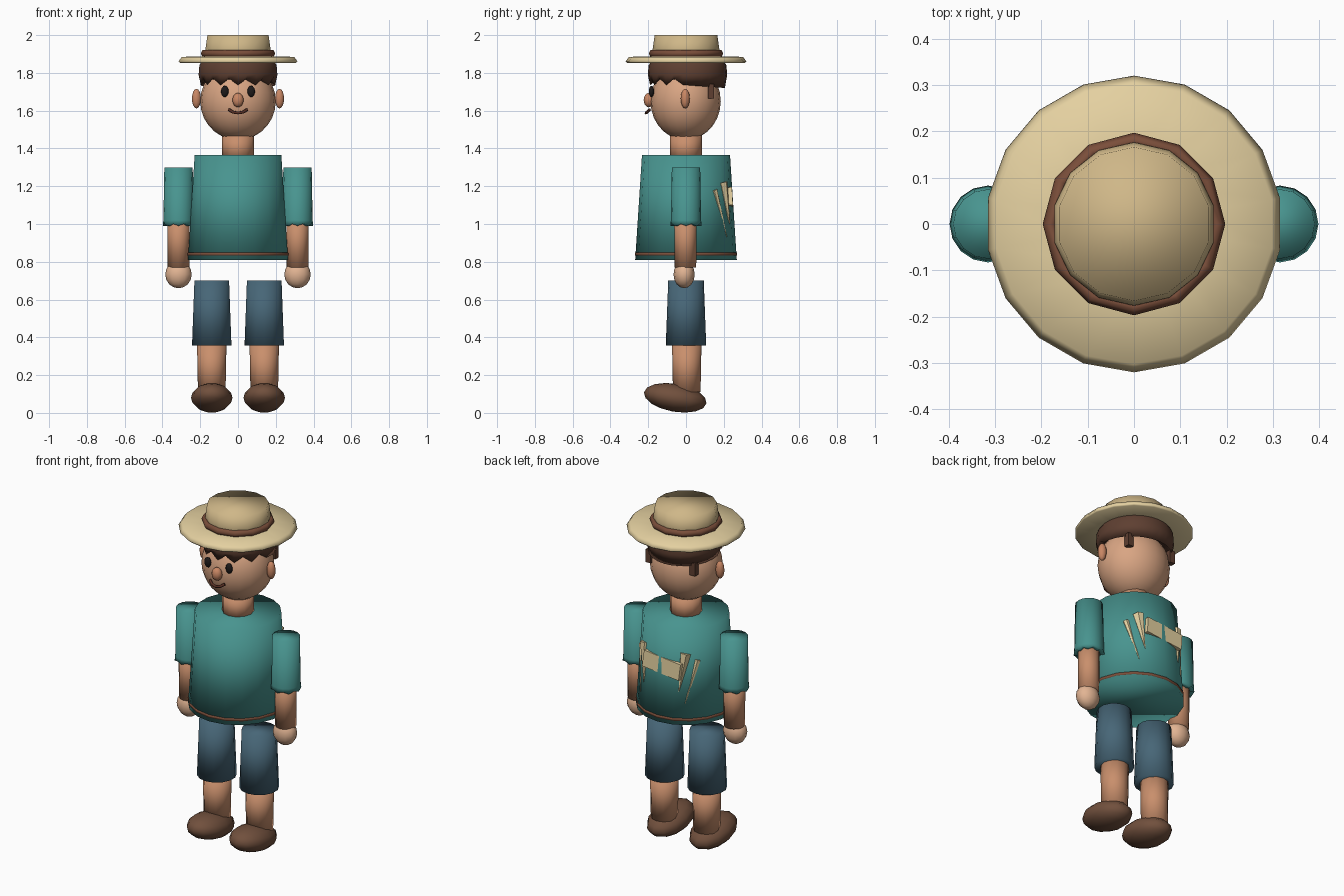
import bpy, bmesh
from math import sin, cos, pi, radians
from mathutils import Matrix, Vector

if "Cube" in bpy.data.objects:
    bpy.data.objects.remove(bpy.data.objects["Cube"])


def material(name, hexcode):
    m = bpy.data.materials.new(name)
    srgb = [int(hexcode[i:i + 2], 16) / 255 for i in (0, 2, 4)]
    m.diffuse_color = [((c + 0.055) / 1.055) ** 2.4 for c in srgb] + [1]
    m.use_nodes = True
    m.node_tree.nodes["Principled BSDF"].inputs["Base Color"].default_value = m.diffuse_color
    return m


TEAL = material("teal_cloth", "48948F")
STRAW = material("straw", "E4D0A0")
CROWN = material("crown_straw", "CFB788")
BAND = material("brown_trim", "7A4E3A")
SKIN = material("skin", "D9A583")
ARM = material("arm_skin", "C98F6C")
HAND = material("hand_skin", "E2B493")
EAR = material("ear_skin", "C98764")
DENIM = material("denim", "476677")
SHOE = material("shoe_brown", "71503D")
HAIR = material("hair_brown", "5E3F31")
DARK = material("dark", "1E1A1A")
MOUTH = material("mouth_brown", "5A3024")


def finish(name, bm, mat, smooth=True):
    bmesh.ops.recalc_face_normals(bm, faces=bm.faces)
    for f in bm.faces:
        f.smooth = smooth
    me = bpy.data.meshes.new(name)
    bm.to_mesh(me)
    bm.free()
    me.materials.append(mat)
    ob = bpy.data.objects.new(name, me)
    bpy.context.collection.objects.link(ob)
    return ob


def lathe(name, profile, n, mat, x=0, y=0, warp=None, closed=False):
    """Spin (radius, z) points about a vertical axis at x, y."""
    bm = bmesh.new()
    rings = []
    for j, (r, z) in enumerate(profile):
        ring = []
        for i in range(n):
            a = pi / 2 + 2 * pi * i / n
            dz = warp(j, i, a) if warp else 0
            ring.append(bm.verts.new((x + r * cos(a), y + r * sin(a), z + dz)))
        rings.append(ring)
    pairs = list(zip(rings, rings[1:]))
    if closed:
        pairs.append((rings[-1], rings[0]))
    for a, b in pairs:
        for i in range(n):
            k = (i + 1) % n
            bm.faces.new((a[i], a[k], b[k], b[i]))
    if not closed:
        bm.faces.new(rings[0])
        bm.faces.new(rings[-1])
    return finish(name, bm, mat)


def ellipsoid(name, loc, radii, mat, u=12, v=8, tilt=0):
    bm = bmesh.new()
    m = (Matrix.Translation(loc) @ Matrix.Rotation(radians(tilt), 4, 'X')
         @ Matrix.Diagonal((*radii, 1)))
    bmesh.ops.create_uvsphere(bm, u_segments=u, v_segments=v, radius=1, matrix=m)
    return finish(name, bm, mat)


def box(name, loc, size, mat, rot=None):
    bm = bmesh.new()
    m = Matrix.Translation(loc) @ (rot or Matrix()) @ Matrix.Diagonal((*size, 1))
    bmesh.ops.create_cube(bm, size=1, matrix=m)
    return finish(name, bm, mat, False)


def spike(name, top, tip, r, mat):
    """Straw shard: a cone from a wide top to a point."""
    top, tip = Vector(top), Vector(tip)
    d = tip - top
    bm = bmesh.new()
    m = Matrix.Translation((top + tip) / 2) @ d.to_track_quat('Z', 'Y').to_matrix().to_4x4()
    bmesh.ops.create_cone(bm, cap_ends=True, segments=6, radius1=r, radius2=0.001,
                          depth=d.length, matrix=m)
    return finish(name, bm, mat, False)


# Hat
lathe("hat_brim", [(.15, 1.856), (.312, 1.853), (.32, 1.861), (.302, 1.885), (.15, 1.888)], 18, STRAW)
lathe("hat_crown", [(.178, 1.87), (.176, 1.93), (.166, 2.0)], 14, CROWN)
lathe("hat_band", [(.17, 1.885), (.188, 1.885), (.197, 1.902), (.188, 1.92), (.17, 1.92)],
      12, BAND, closed=True)


# Hair with a jagged fringe, and two locks behind the ears
def fringe(j, i, a):
    if j != 1:
        return 0
    return (.0 if i % 2 else .035) if sin(a) < -.2 else -.015 * sin(a)


lathe("hair", [(.165, 1.765), (.198, 1.735), (.21, 1.79), (.206, 1.84), (.185, 1.875)],
      26, HAIR, y=.008, warp=fringe)
for s in (-1, 1):
    box("hair_lock", (s * .145, .132, 1.703), (.035, .032, .075), HAIR)

# Head and face
lathe("neck", [(.085, 1.34), (.085, 1.47)], 12, ARM)
ellipsoid("head", (0, -.002, 1.65), (.2, .186, .205), SKIN, 20, 14)
ellipsoid("nose", (0, -.197, 1.656), (.031, .027, .038), EAR, 10, 8)
for s in (-1, 1):
    ellipsoid("ear", (s * .22, -.004, 1.664), (.025, .024, .052), EAR, 10, 8)
    ellipsoid("eye", (s * .07, -.183, 1.702), (.021, .014, .03), DARK, 10, 8)
curve = bpy.data.curves.new("mouth", 'CURVE')
curve.dimensions = '3D'
curve.bevel_depth = .008
curve.bevel_resolution = 1
curve.use_fill_caps = True
spl = curve.splines.new('POLY')
pts = [(-.048, -.192, 1.606), (-.027, -.206, 1.592), (0, -.211, 1.588),
       (.027, -.206, 1.592), (.048, -.192, 1.606)]
spl.points.add(len(pts) - 1)
for p, co in zip(spl.points, pts):
    p.co = (*co, 1)
curve.materials.append(MOUTH)
bpy.context.collection.objects.link(bpy.data.objects.new("mouth", curve))

# Shirt with hem trim
lathe("shirt", [(.269, .81), (.233, 1.365)], 18, TEAL)
lathe("shirt_hem", [(.255, .833), (.27, .833), (.271, .84), (.27, .848), (.255, .848)],
      18, BAND, closed=True)

# Back patch and straw shards poking through the back
box("back_patch", (-.01, .235, 1.135), (.24, .022, .095), STRAW,
    Matrix.Rotation(radians(-6), 4, 'Y') @ Matrix.Rotation(radians(3), 4, 'X'))
for s in (-1, 1):
    spike("straw_shard", (s * .13, .19, 1.22), (s * .115, .232, 1.0), .032, STRAW)
    spike("straw_sliver", (s * .182, .15, 1.18), (s * .145, .217, .93), .018, STRAW)


# Arms
def scallop(j, i, a):
    return .012 * (i % 2) if j < 2 else 0


for s in (-1, 1):
    x = s * .315
    lathe("sleeve", [(.06, .99), (.083, .99), (.08, 1.02), (.075, 1.3)], 16, TEAL,
          x=x, warp=scallop)
    lathe("forearm", [(.057, .77), (.06, 1.05)], 12, ARM, x=x, y=-.003)
    ellipsoid("hand", (x, -.01, .733), (.07, .056, .073), HAND)

# Legs
for s in (-1, 1):
    x = s * .139
    lathe("trouser_leg", [(.107, .357), (.094, .702)], 14, DENIM, x=x)
    lathe("shin", [(.073, .11), (.078, .37)], 12, ARM, x=x, y=.004)
    ellipsoid("shoe", (x, -.057, .08), (.11, .168, .074), SHOE, 12, 8, tilt=-10)
